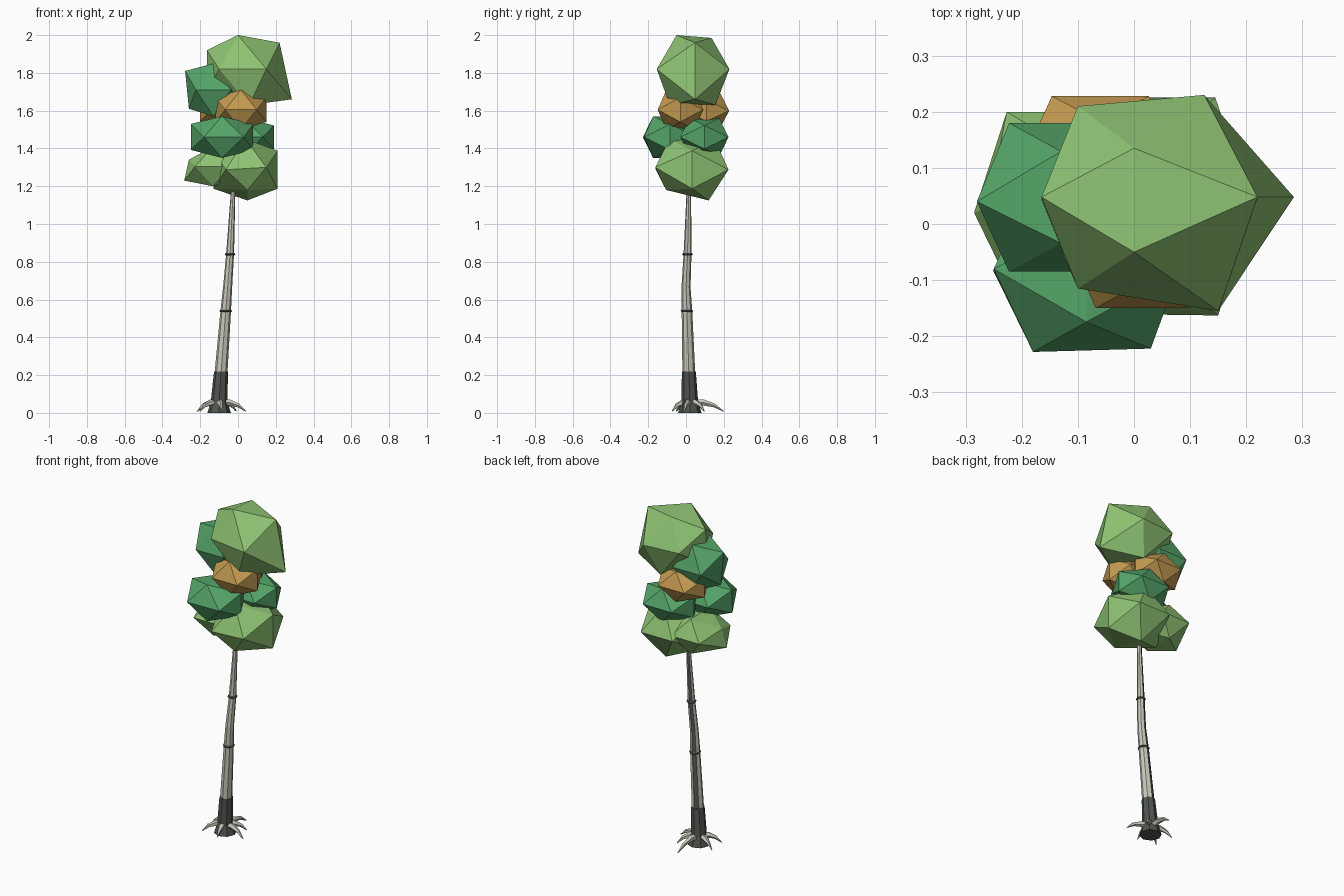
import bpy, bmesh, math
from mathutils import Vector

cube = bpy.data.objects.get("Cube")
if cube:
    bpy.data.objects.remove(cube, do_unlink=True)


def material(name, rgb):
    m = bpy.data.materials.new(name)
    m.use_nodes = True
    m.diffuse_color = (*rgb, 1)
    m.node_tree.nodes["Principled BSDF"].inputs["Base Color"].default_value = (*rgb, 1)
    return m


LIGHT_GREEN = material("light_green_leaves", (0.27, 0.54, 0.17))
DARK_GREEN = material("dark_green_leaves", (0.09, 0.37, 0.14))
ORANGE = material("autumn_leaves", (0.54, 0.32, 0.08))
PALE = material("pale_bark", (0.58, 0.58, 0.50))
DARK = material("dark_bark", (0.08, 0.09, 0.08))


def finish(name, bm, *mats):
    bmesh.ops.recalc_face_normals(bm, faces=bm.faces)
    mesh = bpy.data.meshes.new(name)
    bm.to_mesh(mesh)
    bm.free()
    for m in mats:
        mesh.materials.append(m)
    obj = bpy.data.objects.new(name, mesh)
    bpy.context.collection.objects.link(obj)
    return obj


def loft(name, path, radii, sides, *mats, rule=None, level=False):
    """Tube along a path; level keeps every ring horizontal."""
    bm = bmesh.new()
    path = [Vector(p) for p in path]
    rings = []
    for i, (p, r) in enumerate(zip(path, radii)):
        d = path[min(i + 1, len(path) - 1)] - path[max(i - 1, 0)]
        side = Vector((1, 0, 0)) if level else d.cross(Vector((0, 0, 1))).normalized()
        up = Vector((0, 1, 0)) if level else side.cross(d).normalized()
        angles = [math.tau * k / sides for k in range(sides)]
        rings.append([bm.verts.new(p + r * (side * math.cos(a) + up * math.sin(a)))
                      for a in angles])
    for low, high in zip(rings, rings[1:]):
        for k in range(sides):
            n = (k + 1) % sides
            f = bm.faces.new((low[k], low[n], high[n], high[k]))
            if rule and rule(k):
                f.material_index = 1
    bm.faces.new(rings[0])
    bm.faces.new(rings[-1])
    return finish(name, bm, *mats)


def leaf_clump(name, mat, xs, ys, zs, pulls=()):
    """Twenty-sided clump filling a box; each pull moves the nearest corner."""
    gold = (1 + math.sqrt(5)) / 2
    centre = Vector([(a + b) / 2 for a, b in (xs, ys, zs)])
    half = [(b - a) / 2 for a, b in (xs, ys, zs)]
    pts = []
    for s in (-1, 1):
        for t in (-1, 1):
            for v in ((0, s / gold, t), (s / gold, t, 0), (t, 0, s / gold)):
                pts.append(centre + Vector([c * h for c, h in zip(v, half)]))
    for target in map(Vector, pulls):
        i = min(range(len(pts)), key=lambda j: (pts[j] - target).length)
        pts[i] = target
    bm = bmesh.new()
    for p in pts:
        bm.verts.new(p)
    bmesh.ops.convex_hull(bm, input=bm.verts)
    return finish(name, bm, mat)


# Crown: overlapping clumps from top to bottom
leaf_clump("top_clump", LIGHT_GREEN, (-.165, .285), (-.16, .23), (1.63, 2),
           [(0, -.05, 2), (0, .135, 1.985), (.22, .048, 1.96), (.285, .048, 1.66),
            (-.165, .048, 1.92), (-.1, .21, 1.82), (.125, .23, 1.82),
            (.15, -.155, 1.82), (-.1, -.115, 1.82)])
leaf_clump("upper_side_clump", DARK_GREEN, (-.28, .02), (-.085, .18), (1.57, 1.85),
           [(-.28, .04, 1.81), (-.26, .04, 1.61)])
leaf_clump("front_autumn_clump", ORANGE, (-.12, .15), (-.15, .09), (1.5, 1.71))
leaf_clump("back_autumn_clump", ORANGE, (-.2, .08), (-.01, .228), (1.51, 1.69))
leaf_clump("front_middle_clump", DARK_GREEN, (-.25, .08), (-.23, .06), (1.35, 1.57),
           [(-.18, -.228, 1.46), (.03, -.222, 1.46), (-.25, -.08, 1.53)])
leaf_clump("back_middle_clump", DARK_GREEN, (-.12, .19), (-.03, .225), (1.36, 1.56))
leaf_clump("lower_main_clump", LIGHT_GREEN, (-.13, .21), (-.16, .225), (1.125, 1.45),
           [(.05, .12, 1.125), (.05, -.105, 1.18), (.15, -.163, 1.3)])
leaf_clump("lower_side_clump", LIGHT_GREEN, (-.285, .02), (-.1, .2), (1.2, 1.41),
           [(-.285, .02, 1.23), (-.26, .03, 1.34)])

# Trunk: leaning, tapered, with a dark strip at the back
BASE = Vector((-.1, .02, 0))
trunk_path = [(-.09, .015, .21), (-.065, .005, .54), (-.055, 0, .665),
              (-.042, .008, .84), (-.026, .015, 1.17), (-.02, .02, 1.4)]
loft("trunk", trunk_path, [.034, .028, .024, .021, .012, .01], 8, PALE, DARK,
     rule=lambda k: k == 2, level=True)
loft("trunk_base", [BASE, BASE + Vector((0, 0, .06)), (-.09, .015, .22)],
     [.062, .044, .037], 8, DARK, level=True)

# Dark bark rings
for name, i, r in (("lower_bark_ring", 1, .034), ("upper_bark_ring", 3, .028)):
    p = Vector(trunk_path[i])
    dz = Vector((0, 0, .006))
    loft(name, [p - dz, p, p + dz], [r * .85, r, r * .85], 8, DARK, level=True)

# Roots: spikes arching down to the ground
ROOTS = ((-12, .145), (40, .12), (85, .18), (160, .125), (215, .125), (278, .095))
for n, (angle, reach) in enumerate(ROOTS, 1):
    a = math.radians(angle)
    out = Vector((math.cos(a), math.sin(a), 0))
    arch = [BASE + out * reach * t + Vector((0, 0, z))
            for t, z in ((.1, .05), (.4, .055), (.72, .04), (1, .008))]
    loft(f"root_{n}", arch, [.02, .017, .011, .002], 5, PALE)
